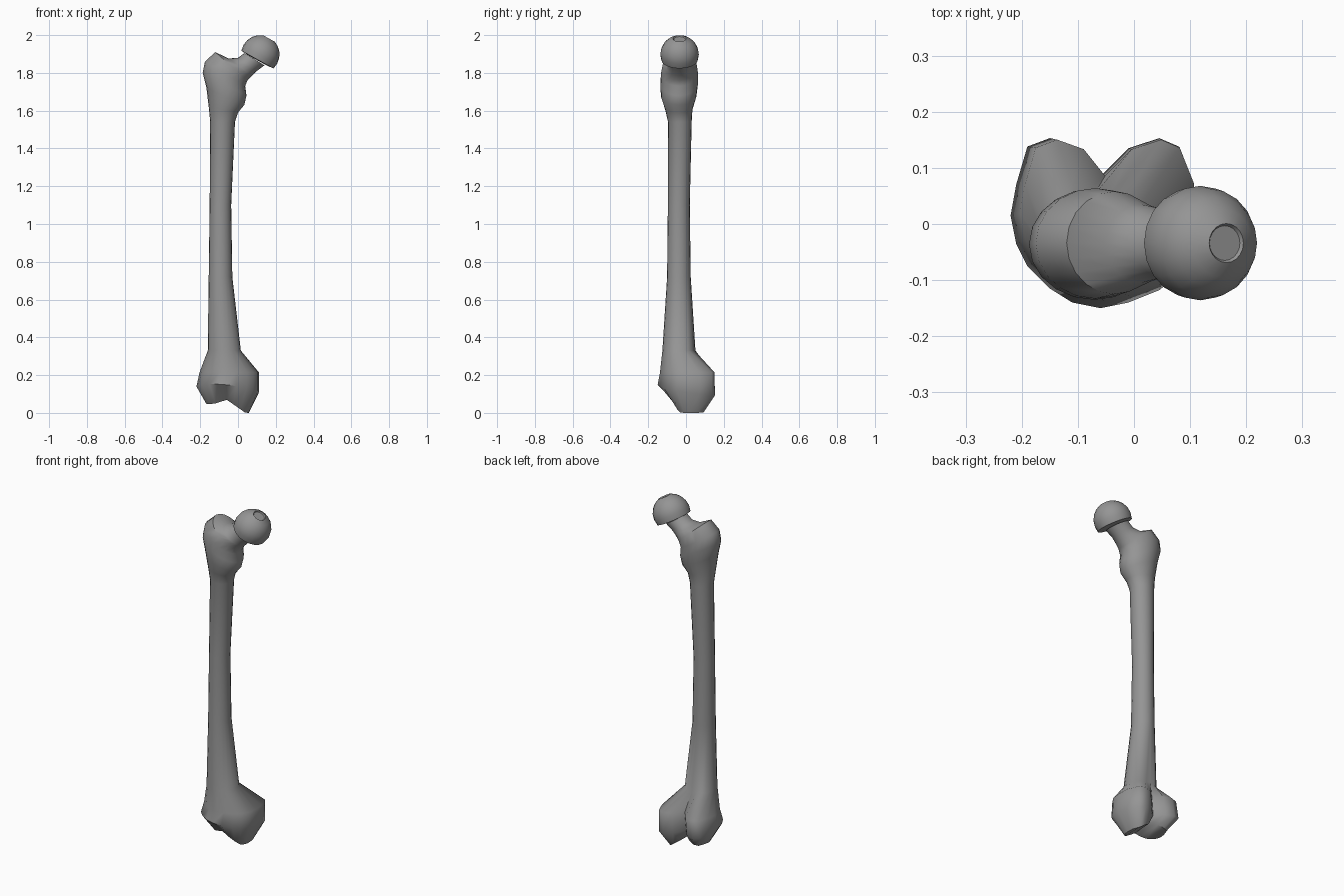
import bpy, bmesh, math
from mathutils import Vector, Matrix

cube = bpy.data.objects.get("Cube")
if cube:
    bpy.data.objects.remove(cube, do_unlink=True)

bone = bpy.data.materials.new("bone grey")
bone.use_nodes = True
COLOUR = (0.3, 0.3, 0.3, 1)
bone.diffuse_color = COLOUR
bone.node_tree.nodes["Principled BSDF"].inputs["Base Color"].default_value = COLOUR
N = 20


def loft(name, rings, cap_start, cap_end, angle):
    """Skin a list of closed rings and cap the ends."""
    bm = bmesh.new()
    loops = [[bm.verts.new(p) for p in ring] for ring in rings]
    for a, b in zip(loops, loops[1:]):
        for i in range(N):
            j = (i + 1) % N
            bm.faces.new((a[i], a[j], b[j], b[i]))
    cap_start(bm, loops[0])
    cap_end(bm, loops[-1])
    bmesh.ops.recalc_face_normals(bm, faces=bm.faces)
    mesh = bpy.data.meshes.new(name)
    bm.to_mesh(mesh)
    bm.free()
    mesh.materials.append(bone)
    obj = bpy.data.objects.new(name, mesh)
    bpy.context.collection.objects.link(obj)
    bpy.ops.object.select_all(action='DESELECT')
    obj.select_set(True)
    bpy.context.view_layer.objects.active = obj
    bpy.ops.object.shade_smooth_by_angle(angle=math.radians(angle))
    return obj


def flat_cap(bm, loop):
    bm.faces.new(loop)


def strip_cap(bm, loop):
    """Close a ring with strips running front to back."""
    for i in range(N // 2):
        quad = [loop[i], loop[i + 1], loop[N - i - 1], loop[(N - i) % N]]
        bm.faces.new(list(dict.fromkeys(quad)))


def oval(lx, lz, rx, rz, front, back):
    """Oval ring spanning a left and a right outline point."""
    ring = []
    for i in range(N):
        a = math.tau * i / N
        t = 0.5 + 0.5 * math.cos(a)
        y = (front + back) / 2 + (back - front) / 2 * math.sin(a)
        ring.append((lx + (rx - lx) * t, y, lz + (rz - lz) * t))
    return ring


# Lower joint: outline of the two condyles with the rear notch
outline = [(.11, 0), (.107, .07), (.08, .138), (.045, .153), (-.01, .135),
           (-.06, .085), (-.1, .135), (-.15, .153), (-.19, .138), (-.21, .07),
           (-.22, .015), (-.21, -.035), (-.19, -.075), (-.15, -.115), (-.11, -.14),
           (-.06, -.15), (-.01, -.14), (.045, -.118), (.08, -.09), (.105, -.05)]


def sole_height(x):
    if x < -.06:
        return .047 + .023 * max(0, (x + .13) / .07)
    return .07 * max(0, (.04 - x) / .1)


sole = []
for x, y in outline:
    sx, sy = -.055 + .68 * (x + .055), .018 + .545 * y
    sole.append((sx, sy, sole_height(sx)))
sole[5] = (-.06, .01, .075)
wide = [(x, y, .12 - .15 * y - .1 * x) for x, y in outline]
upper = [(.11 + .95 * (x - .11), .1 + .95 * (y - .1), .215) for x, y in outline]

# Shaft, greater and lesser trochanters, then the rings fan round into the neck
sections = [
    (-.16, .33, .015, .33, -.125, .05),
    (-.155, .72, -.03, .72, -.1, .025),
    (-.15, 1.1, -.036, 1.1, -.096, .02),
    (-.147, 1.54, -.016, 1.54, -.095, .03),
    (-.155, 1.62, 0, 1.59, -.11, .034),
    (-.167, 1.72, .033, 1.63, -.133, .055),
    (-.187, 1.8, .045, 1.68, -.135, .063),
    (-.175, 1.86, .038, 1.73, -.133, .064),
    (-.12, 1.91, .05, 1.76, -.125, .058),
    (-.05, 1.876, .075, 1.785, -.105, .035),
    (0, 1.88, .1, 1.81, -.095, .027),
    (.035, 1.905, .14, 1.84, -.1, .03),
]
rings = [sole, wide, upper] + [oval(*s) for s in sections]
loft("bone_shaft", rings, strip_cap, flat_cap, 50)

# Ball head: dome about a tilted axis with a small dimple at its pole
centre, radius = Vector((.118, -.034, 1.898)), .102
tilt = Matrix.Rotation(math.radians(29), 3, 'Y')


def head_ring(r, h):
    return [centre + tilt @ Vector((r * math.cos(math.tau * i / N),
                                    r * math.sin(math.tau * i / N), h))
            for i in range(N)]


head = [head_ring(.05, -.035)]
for deg in (108, 90, 72, 54, 37, 20):
    a = math.radians(deg)
    head.append(head_ring(radius * math.sin(a), radius * math.cos(a)))
head.append(head_ring(.031, .09))
loft("ball_head", head, flat_cap, flat_cap, 40)
